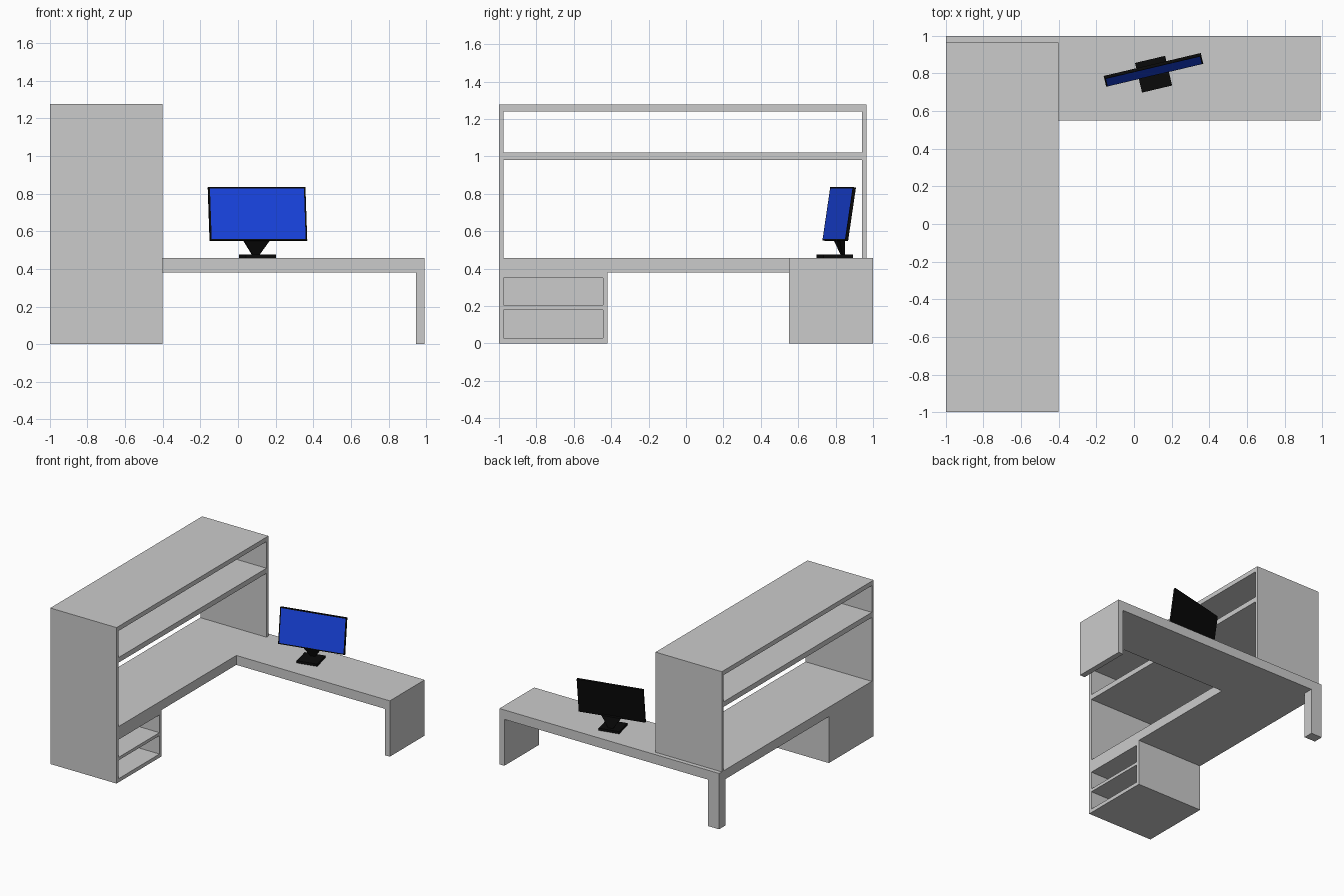
import bpy, bmesh, math
from mathutils import Matrix

if "Cube" in bpy.data.objects:
    bpy.data.objects.remove(bpy.data.objects["Cube"])


def make_object(name, bm, mats=()):
    bmesh.ops.recalc_face_normals(bm, faces=bm.faces)
    mesh = bpy.data.meshes.new(name)
    bm.to_mesh(mesh)
    bm.free()
    for m in mats:
        mesh.materials.append(m)
    obj = bpy.data.objects.new(name, mesh)
    bpy.context.collection.objects.link(obj)
    return obj


def box_bmesh(x, y, z):
    bm = bmesh.new()
    size = [b - a for a, b in (x, y, z)]
    mid = [(a + b) / 2 for a, b in (x, y, z)]
    bmesh.ops.create_cube(bm, size=1, matrix=Matrix.Translation(mid) @ Matrix.Diagonal((*size, 1)))
    return bm


def box(name, x, y, z, mats=()):
    return make_object(name, box_bmesh(x, y, z), mats)


def material(name, color):
    m = bpy.data.materials.new(name)
    m.diffuse_color = color
    m.use_nodes = True
    m.node_tree.nodes["Principled BSDF"].inputs["Base Color"].default_value = m.diffuse_color
    return m


black = material("black_plastic", (0.003, 0.003, 0.003, 1))
blue = material("screen_blue", (0.01, 0.06, 0.8, 1))

DESK_Z, SLAB = 0.457, 0.077
UNDER = DESK_Z - SLAB
DEEP = (-1.0, -0.4)        # depth range of the shelving wing

# L-shaped desktop
bm = bmesh.new()
outline = [(-1, -0.975), (-0.4, -0.975), (-0.4, 0.55), (0.945, 0.55), (0.945, 1), (-1, 1)]
face = bm.faces.new([bm.verts.new((x, y, UNDER)) for x, y in outline])
ext = bmesh.ops.extrude_face_region(bm, geom=[face])
bmesh.ops.translate(bm, vec=(0, 0, SLAB), verts=[v for v in ext["geom"] if isinstance(v, bmesh.types.BMVert)])
make_object("desktop", bm)

# Desk supports
box("desk_end_panel", (0.945, 0.99), (0.55, 1), (0, DESK_Z))
box("corner_leg", (-1, -0.9), (0.92, 1), (0, UNDER))

# Open shelving above the desk
box("hutch_front_panel", DEEP, (-1, -0.975), (0, 1.277))
box("hutch_rear_panel", DEEP, (0.94, 0.965), (DESK_Z, 1.277))
box("hutch_top", DEEP, (-0.975, 0.94), (1.24, 1.277))
box("hutch_shelf", DEEP, (-0.975, 0.94), (0.98, 1.022))

# Two-compartment cabinet under the desk
box("cabinet_side", DEEP, (-0.445, -0.42), (0, UNDER))
box("cabinet_back", (-1, -0.975), (-0.975, -0.445), (0, UNDER))
for name, z in (("bottom", (0, 0.03)), ("divider", (0.18, 0.205)), ("top", (0.35, UNDER))):
    box("cabinet_" + name, (-0.975, -0.4), (-0.975, -0.445), z)

# Monitor panel with inset screen, tilted back and turned
turn = Matrix.Rotation(math.radians(13.3), 4, "Z")
bm = box_bmesh((-0.265, 0.265), (-0.008, 0.008), (-0.144, 0.144))
bm.normal_update()
front = min(bm.faces, key=lambda f: f.calc_center_median().y)
bmesh.ops.inset_individual(bm, faces=[front], thickness=0.012)
front.material_index = 1
monitor = make_object("monitor_panel", bm, (black, blue))
monitor.matrix_world = Matrix.Translation((0.1035, 0.819, 0.692)) @ turn @ Matrix.Rotation(math.radians(-8.6), 4, "X")

# Monitor foot plate
foot = box("monitor_foot", (-0.082, 0.082), (-0.081, 0.081), (0, 0.019), (black,))
foot.matrix_world = Matrix.Translation((0.104, 0.796, DESK_Z)) @ turn

# Flared neck leaning forward into the back of the panel
bm = box_bmesh((-0.5, 0.5), (-0.5, 0.5), (0, 1))
for v in bm.verts:
    top = v.co.z > 0.5
    v.co.x *= 0.155 if top else 0.035
    v.co.y = v.co.y * (0.03 if top else 0.014) + (0.021 if top else 0.044)
    v.co.z = 0.105 if top else 0.015
neck = make_object("monitor_neck", bm, (black,))
neck.matrix_world = foot.matrix_world.copy()
